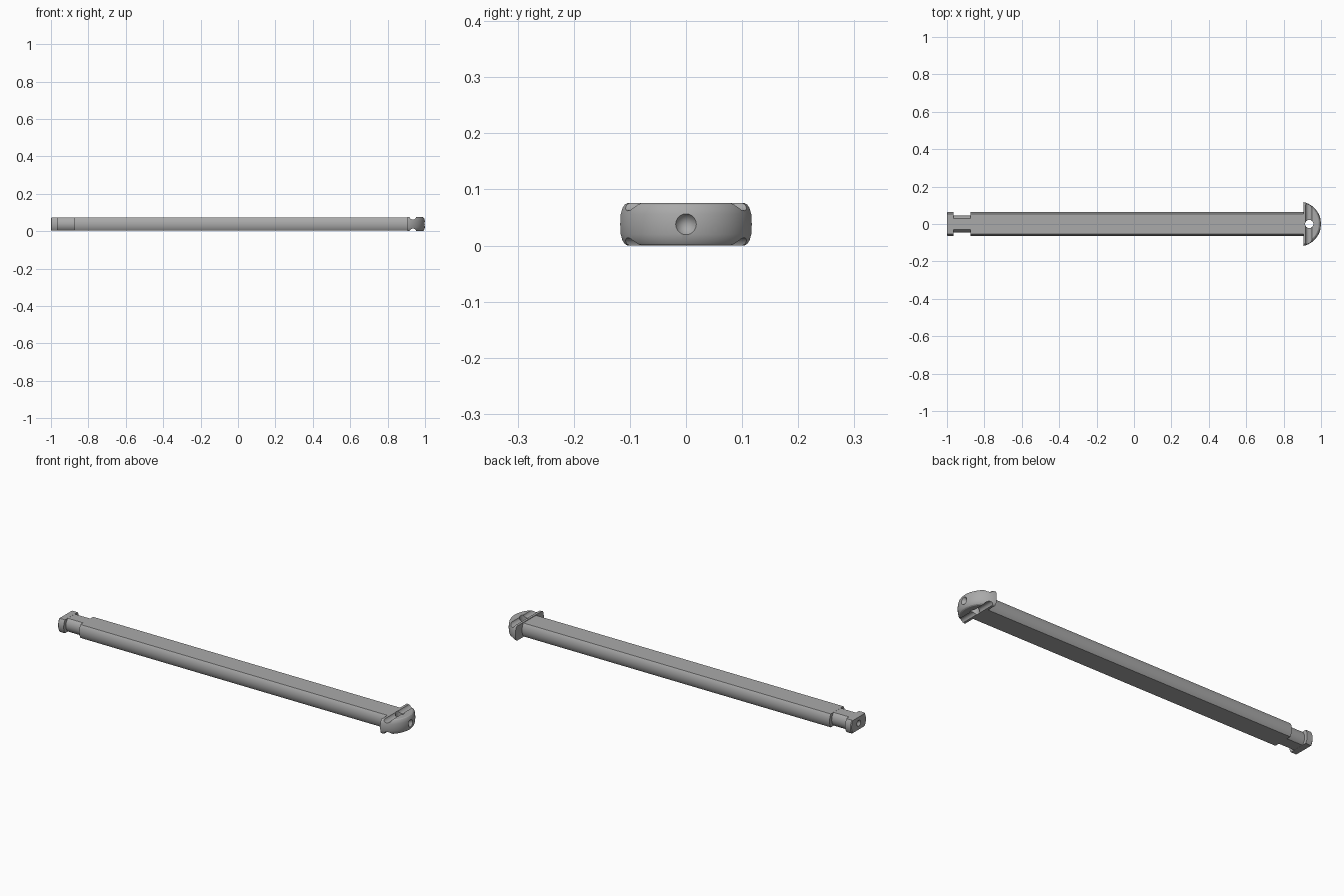
import bpy, bmesh, math
from mathutils import Matrix, Vector

cube = bpy.data.objects.get("Cube")
if cube:
    bpy.data.objects.remove(cube, do_unlink=True)

MID = 0.038  # height of the long axis

steel = bpy.data.materials.new("grey steel")
steel.use_nodes = True
GREY = (0.4, 0.4, 0.4, 1)
steel.diffuse_color = GREY
steel.node_tree.nodes["Principled BSDF"].inputs["Base Color"].default_value = GREY


def make(name, bm):
    bmesh.ops.recalc_face_normals(bm, faces=bm.faces)
    mesh = bpy.data.meshes.new(name)
    bm.to_mesh(mesh)
    bm.free()
    mesh.materials.append(steel)
    ob = bpy.data.objects.new(name, mesh)
    bpy.context.collection.objects.link(ob)
    return ob


def flatted_rod(name, x0, x1, radius, half, chamfer=0.0):
    """Round rod along x with flats milled on top and bottom."""
    a = math.asin(half / radius)
    angles = [-a + 2 * a * i / 16 for i in range(17)]
    angles += [t + math.pi for t in angles]
    # Cross-sections along x as (position, scale); chamfer only at the outer end
    rings = [(x0, 1 - chamfer / radius), (x0 + chamfer, 1), (x1, 1)] if chamfer else [(x0, 1), (x1, 1)]
    bm = bmesh.new()
    loops = [[bm.verts.new((x, s * radius * math.cos(t), MID + s * radius * math.sin(t)))
              for t in angles] for x, s in rings]
    n = len(angles)
    for lo, hi in zip(loops, loops[1:]):
        for i in range(n):
            j = (i + 1) % n
            bm.faces.new((lo[i], lo[j], hi[j], hi[i]))
    bm.faces.new(loops[0])
    bm.faces.new(loops[-1])
    return make(name, bm)


def cutter(name, centre, axis, r1, r2, depth):
    """Cylinder or cone whose length runs along the given axis."""
    bm = bmesh.new()
    turn = Vector((0, 0, 1)).rotation_difference(Vector(axis)).to_matrix().to_4x4()
    bmesh.ops.create_cone(bm, cap_ends=True, segments=32, radius1=r1, radius2=r2,
                          depth=depth, matrix=Matrix.Translation(centre) @ turn)
    ob = make(name, bm)
    ob.hide_render = True
    return ob


def carve(ob, cutters):
    bpy.context.view_layer.objects.active = ob
    for c in cutters:
        mod = ob.modifiers.new("cut", 'BOOLEAN')
        mod.operation, mod.solver, mod.object = 'DIFFERENCE', 'EXACT', c
        bpy.ops.object.modifier_apply(modifier=mod.name)
        bpy.data.objects.remove(c, do_unlink=True)


# Shaft, narrow neck and retaining flange
shaft = flatted_rod("shaft", -0.875, 0.908, 0.063, 0.035)
neck = flatted_rod("neck", -0.97, -0.87, 0.045, 0.0345)
flange = flatted_rod("end_flange", -1.0, -0.965, 0.063, 0.035, 0.004)
carve(flange, [cutter("flange_centre_hole", (-0.99, 0, MID), (1, 0, 0), 0.016, 0, 0.022)])

# Half-disc head: a lathed disc with rounded rim, sliced flat at the back
profile = [(0, 0.038), (0.107, 0.038), (0.112, 0.035), (0.116, 0.029), (0.119, 0.018), (0.12, 0)]
profile += [(r, -z) for r, z in reversed(profile[:-1])]
bm = bmesh.new()
verts = [bm.verts.new((0.88 + r, 0, MID + z)) for r, z in profile]
edges = [bm.edges.new(pair) for pair in zip(verts, verts[1:])]
bmesh.ops.spin(bm, geom=verts + edges, cent=(0.88, 0, MID), axis=(0, 0, 1),
               angle=math.tau, steps=96, use_merge=True)
bmesh.ops.remove_doubles(bm, verts=bm.verts, dist=1e-5)
cut = bmesh.ops.bisect_plane(bm, geom=bm.verts[:] + bm.edges[:] + bm.faces[:],
                             plane_co=(0.905, 0, 0), plane_no=(1, 0, 0), clear_inner=True)
bmesh.ops.holes_fill(bm, edges=[e for e in bm.edges if e.is_boundary])
head = make("head", bm)

# Cross grooves on both faces, a through hole, and a conical dimple in the nose
grooves = [cutter("groove", (0.935, 0, MID + s * 0.042), (0, 1, 0), 0.018, 0.018, 0.4)
           for s in (1, -1)]
carve(head, grooves + [
    cutter("cross_hole", (0.937, 0, MID), (0, 0, 1), 0.022, 0.022, 0.2),
    cutter("nose_dimple", (0.985, 0, MID), (-1, 0, 0), 0.02, 0, 0.032)])

# Smooth rounded surfaces while keeping machined edges crisp
bpy.ops.object.select_all(action='DESELECT')
for ob in (shaft, neck, flange, head):
    ob.select_set(True)
bpy.context.view_layer.objects.active = head
bpy.ops.object.shade_smooth_by_angle(angle=math.radians(25))
